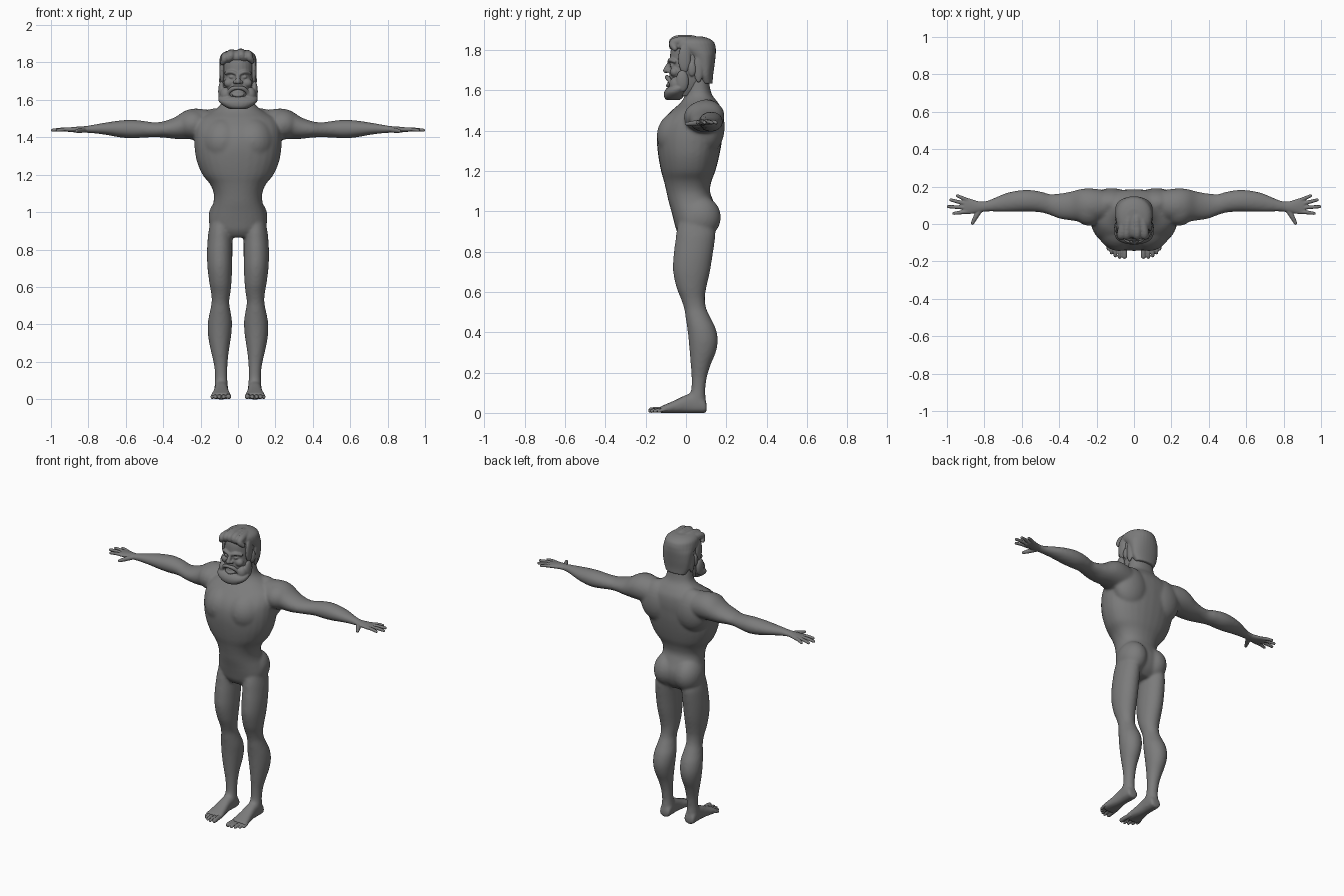
import bpy, bmesh, math
from mathutils import Vector, Matrix

SEG = 28
grey = bpy.data.materials.new("dark_grey")
grey.diffuse_color = (.2, .2, .2, 1)


def smooth_rows(rows, k=4):
    """Catmull-Rom interpolation of section rows."""
    out = []
    for i in range(len(rows) - 1):
        a, b, c, d = rows[max(i - 1, 0)], rows[i], rows[i + 1], rows[min(i + 2, len(rows) - 1)]
        for j in range(k):
            t = j / k
            out.append([0.5 * (2 * q + (r - p) * t + (2 * p - 5 * q + 4 * r - s) * t * t
                               + (3 * q - p - 3 * r + s) * t ** 3)
                        for p, q, r, s in zip(a, b, c, d)])
    out.append(list(rows[-1]))
    return out


def ring(c, u, v, ru, rf, rb, n=2.0):
    pts = []
    for i in range(SEG):
        a = 2 * math.pi * i / SEG
        ca, sa = math.cos(a), math.sin(a)
        x = math.copysign(abs(ca) ** (2 / n), ca) * ru
        y = math.copysign(abs(sa) ** (2 / n), sa) * (rb if sa > 0 else rf)
        pts.append(Vector(c) + Vector(u) * x + Vector(v) * y)
    return pts


def loft(bm, rings):
    vs = [[bm.verts.new(p) for p in r] for r in rings]
    for a, b in zip(vs, vs[1:]):
        for i in range(SEG):
            j = (i + 1) % SEG
            bm.faces.new((a[i], a[j], b[j], b[i]))
    bm.faces.new(vs[0])
    bm.faces.new(vs[-1])


def column(bm, rows, s=1, n=2.0, k=0.5):
    """Vertical form, rows of (z, centre x, half width, front y, back y)."""
    rings = []
    for z, cx, rx, yf, yb in smooth_rows(rows):
        cy = yf + (yb - yf) * k
        rings.append(ring((s * cx, cy, z), (1, 0, 0), (0, 1, 0), rx, cy - yf, yb - cy, n))
    loft(bm, rings)


def ball(bm, c, r, s=1):
    m = Matrix.Translation((s * c[0], c[1], c[2])) @ Matrix.Diagonal((*r, 1))
    bmesh.ops.create_uvsphere(bm, u_segments=28, v_segments=16, radius=1, matrix=m)


def tube(bm, rows, s=1):
    """Round-ended strand, rows of (x, y, z, radius)."""
    rows = smooth_rows([(s * x, y, z, r) for x, y, z, r in rows])
    p = [Vector(r[:3]) for r in rows]
    t0 = (p[1] - p[0]).normalized()
    ref = Vector((0, 0, 1)) if abs(t0.z) < 0.7 else Vector((0, 1, 0))
    rings = []
    for i, r in enumerate(rows):
        t = (p[min(i + 1, len(p) - 1)] - p[max(i - 1, 0)]).normalized()
        u = t.cross(ref).normalized()
        rings.append(ring(p[i], u, t.cross(u), r[3], r[3], r[3]))
    loft(bm, rings)
    for r in (rows[0], rows[-1]):
        ball(bm, r[:3], (r[3],) * 3)


def finish(name, bm, voxel, iters):
    """Fuse overlapping forms into one smooth skin."""
    bmesh.ops.recalc_face_normals(bm, faces=bm.faces[:])
    me = bpy.data.meshes.new(name)
    bm.to_mesh(me)
    bm.free()
    me.materials.append(grey)
    ob = bpy.data.objects.new(name, me)
    bpy.context.scene.collection.objects.link(ob)
    m = ob.modifiers.new("fuse", 'REMESH')
    m.mode = 'VOXEL'
    m.voxel_size = voxel
    m.use_smooth_shade = True
    m = ob.modifiers.new("soften", 'SMOOTH')
    m.factor = 0.5
    m.iterations = iters


# torso and neck
body = bmesh.new()
column(body, [(.865, 0, .09, -.02, .10), (.90, 0, .135, -.046, .135), (.95, 0, .155, -.06, .155),
              (1.0, 0, .147, -.073, .155), (1.05, 0, .132, -.087, .136), (1.10, 0, .13, -.098, .119),
              (1.15, 0, .15, -.11, .127), (1.20, 0, .19, -.124, .146), (1.27, 0, .22, -.137, .164),
              (1.34, 0, .232, -.144, .177), (1.40, 0, .234, -.138, .183), (1.45, 0, .23, -.115, .186),
              (1.50, 0, .205, -.07, .18), (1.54, 0, .135, -.025, .158), (1.58, 0, .09, -.005, .128),
              (1.64, 0, .078, 0, .115), (1.70, 0, .07, 0, .11)], n=2.2, k=.55)
for s in (1, -1):
    # chest, buttock, shoulder and back masses
    ball(body, (.08, .0, 1.375), (.125, .145, .135), s)
    ball(body, (.074, .07, .97), (.084, .103, .105), s)
    ball(body, (.24, .09, 1.468), (.09, .1, .08), s)
    ball(body, (.12, .11, 1.42), (.12, .082, .135), s)
    # leg
    column(body, [(.95, .088, .06, -.035, .13), (.90, .094, .063, -.047, .145), (.86, .096, .066, -.052, .144),
                  (.78, .098, .068, -.062, .132), (.70, .097, .066, -.064, .119), (.62, .094, .059, -.047, .101),
                  (.57, .092, .052, -.027, .094), (.52, .094, .047, -.01, .1), (.47, .095, .055, -.002, .123),
                  (.42, .096, .064, .006, .147), (.36, .098, .064, .013, .158), (.30, .098, .056, .018, .148),
                  (.24, .096, .045, .023, .123), (.18, .092, .036, .027, .105), (.12, .09, .033, .026, .096),
                  (.08, .09, .035, .014, .097), (.04, .09, .036, .0, .101), (.012, .09, .034, .005, .098)], s)
    # arm, rows of (x, y, z, half depth, half height)
    arm = [(.12, .10, 1.46, .075, .08), (.22, .10, 1.471, .09, .083), (.28, .10, 1.467, .088, .076),
           (.34, .096, 1.449, .077, .057), (.40, .096, 1.442, .067, .043), (.45, .104, 1.44, .056, .04),
           (.50, .118, 1.443, .056, .044), (.57, .124, 1.444, .059, .05), (.64, .12, 1.445, .056, .044),
           (.70, .112, 1.446, .048, .034), (.76, .1, 1.445, .034, .025), (.80, .093, 1.443, .029, .02),
           (.84, .091, 1.442, .03, .015)]
    loft(body, [ring((s * x, y, z), (0, 1, 0), (0, 0, 1), a, b, b)
                for x, y, z, a, b in smooth_rows(arm)])
    # foot, rows of (y, x, half width, z, half height)
    foot = [(.103, .089, .03, .022, .022), (.09, .089, .036, .034, .035), (.05, .089, .037, .048, .05),
            (.0, .09, .037, .044, .045), (-.05, .09, .044, .032, .033), (-.10, .091, .054, .021, .022),
            (-.13, .09, .054, .015, .016)]
    loft(body, [ring((s * x, y, z), (1, 0, 0), (0, 0, 1), rx, rz, rz, 2.5)
                for y, x, rx, z, rz in smooth_rows(foot)])
finish("body", body, .008, 10)

# hands
hands = bmesh.new()
for s in (1, -1):
    palm = [(.78, .096, 1.444, .028, .018), (.81, .092, 1.443, .027, .017), (.845, .092, 1.442, .033, .016),
            (.88, .095, 1.441, .042, .014), (.905, .096, 1.44, .043, .012), (.915, .097, 1.44, .036, .008)]
    loft(hands, [ring((s * x, y, z), (0, 1, 0), (0, 0, 1), a, b, b)
                 for x, y, z, a, b in smooth_rows(palm)])
    for (x0, y0), (x1, y1) in (((.885, .125), (.944, .151)), ((.895, .107), (.98, .129)),
                               ((.895, .087), (.993, .093)), ((.89, .066), (.964, .057))):
        tube(hands, [(x0, y0, 1.441, .0105), ((x0 + x1) / 2, (y0 + y1) / 2, 1.442, .01),
                     (x1, y1, 1.438, .0085)], s)
    tube(hands, [(.82, .078, 1.44, .014), (.845, .04, 1.436, .013), (.864, .004, 1.433, .009)], s)
finish("hands", hands, .004, 2)

# toes, splayed slightly outward
toes = bmesh.new()
for s in (1, -1):
    for x, y, r in ((.05, -.173, .0135), (.077, -.178, .009), (.100, -.170, .009),
                    (.121, -.154, .009), (.138, -.134, .0085)):
        tube(toes, [(x * .85 + .013, -.09, .017, r), (x, y + .025, .016, r), (x, y, r, r)], s)
finish("toes", toes, .004, 1)

# head with brows, nose, cheeks, lips and ears
head = bmesh.new()
column(head, [(1.57, 0, .055, -.06, .04), (1.61, 0, .072, -.078, .08), (1.66, 0, .082, -.083, .11),
              (1.71, 0, .086, -.08, .125), (1.76, 0, .087, -.08, .132), (1.81, 0, .085, -.072, .13),
              (1.845, 0, .065, -.045, .1)], n=2.2, k=.55)
tube(head, [(0, -.078, 1.74, .01), (0, -.092, 1.715, .012), (0, -.1, 1.697, .014)])
tube(head, [(-.028, -.083, 1.628, .007), (0, -.091, 1.622, .009), (.028, -.083, 1.628, .007)])
ball(head, (0, -.075, 1.64), (.032, .016, .014))
for s in (1, -1):
    ball(head, (.016, -.088, 1.695), (.011, .012, .009), s)
    tube(head, [(.012, -.083, 1.741, .009), (.038, -.078, 1.75, .01), (.066, -.056, 1.742, .008)], s)
    ball(head, (.034, -.07, 1.722), (.015, .011, .008), s)
    ball(head, (.048, -.056, 1.69), (.028, .024, .024), s)
    ball(head, (.09, .03, 1.705), (.011, .02, .036), s)
finish("head", head, .0045, 3)

# hair mass with parted, swept-back locks and sideburns
hair = bmesh.new()
column(hair, [(1.632, 0, .068, .07, .132), (1.67, 0, .086, .05, .134), (1.72, 0, .095, .035, .141),
              (1.77, 0, .1, .0, .147), (1.795, 0, .1, -.04, .148), (1.815, 0, .099, -.072, .147),
              (1.84, 0, .092, -.074, .138), (1.857, 0, .072, -.058, .112), (1.866, 0, .04, -.03, .08)],
       n=2.1, k=.55)
for x0, x1, lift in ((-.082, -.07, -.004), (-.05, -.04, .008), (.03, .018, .012), (.075, .058, .004)):
    tube(hair, [(x0, -.055, 1.803 + lift, .014), (x1, -.066, 1.825 + lift, .02),
                (x1 * .95, -.04, 1.838 + lift, .023), (x1 * .75, .03, 1.837 + lift, .024),
                (x1 * .5, .09, 1.828, .016)])
for s in (1, -1):
    ball(hair, (.085, -.008, 1.755), (.014, .032, .07), s)
    ball(hair, (.085, .062, 1.71), (.013, .024, .075), s)
finish("hair", hair, .005, 5)

# beard and moustache
beard = bmesh.new()
column(beard, [(1.552, 0, .045, -.098, -.03), (1.565, 0, .072, -.108, -.015), (1.587, 0, .099, -.109, -.002),
               (1.608, 0, .106, -.098, .012), (1.619, 0, .1, -.08, .012)], n=2.3)
for s in (1, -1):
    ball(beard, (.088, -.018, 1.645), (.018, .032, .055), s)
    ball(beard, (.066, -.048, 1.628), (.03, .034, .04), s)
    tube(beard, [(0, -.096, 1.665, .01), (.03, -.09, 1.66, .012), (.052, -.076, 1.637, .01),
                 (.056, -.072, 1.61, .01)], s)
finish("beard", beard, .0045, 3)
